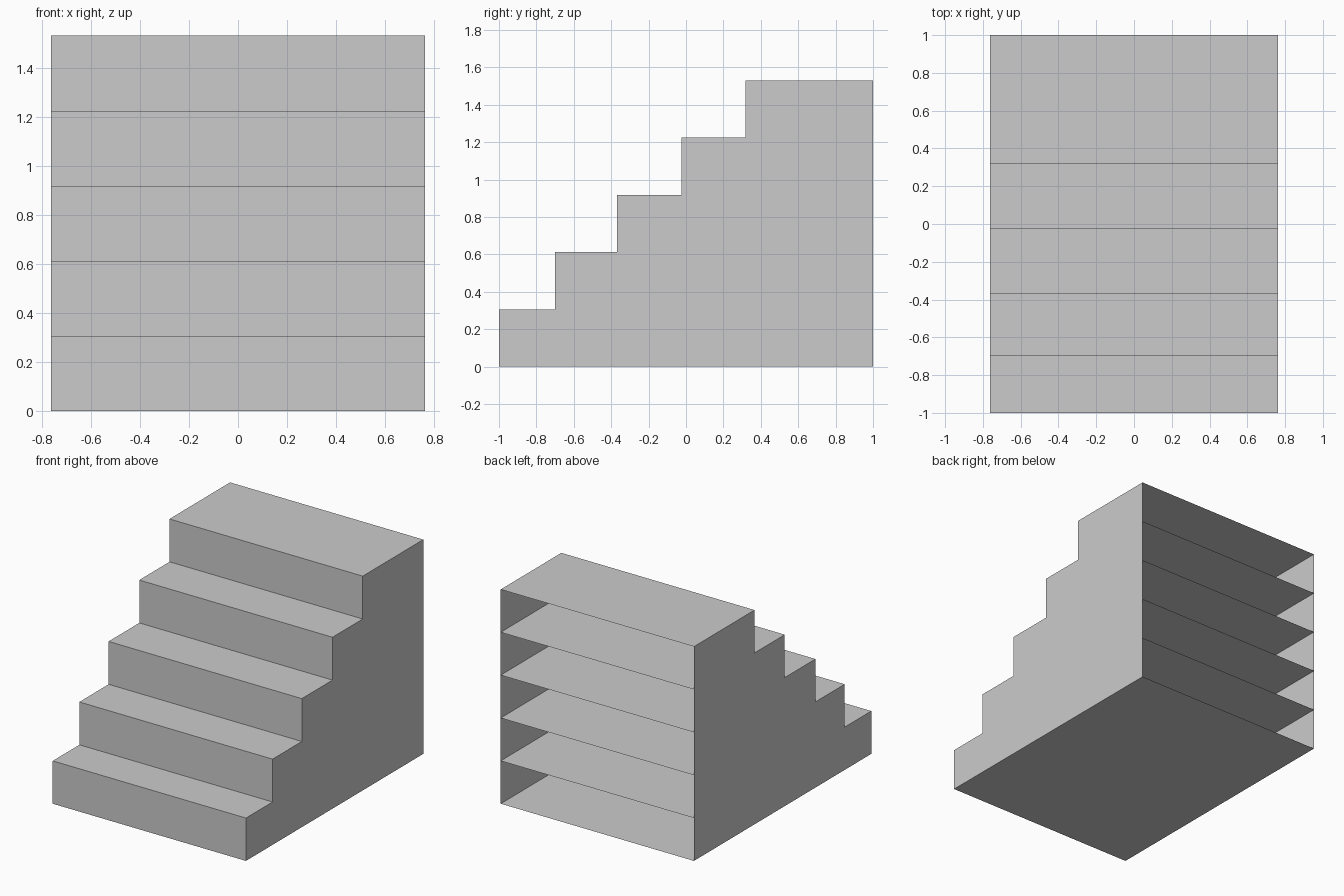
import bpy
import bmesh
from mathutils import Vector

if "Cube" in bpy.data.objects:
    bpy.data.objects.remove(bpy.data.objects["Cube"])

HALF_WIDTH = 0.763
RISE = 0.306
BACK = 1.0
RISER_Y = [-1.0, -0.70, -0.37, -0.024, 0.317]


def add_object(name, bm):
    mesh = bpy.data.meshes.new(name)
    bm.to_mesh(mesh)
    bm.free()
    obj = bpy.data.objects.new(name, mesh)
    bpy.context.collection.objects.link(obj)
    return obj


# Stair shell: stepped side profile extruded across the width, open at the back
profile = []
for i, y in enumerate(RISER_Y):
    profile += [(y, i * RISE), (y, (i + 1) * RISE)]
profile += [(BACK, len(RISER_Y) * RISE), (BACK, 0)]

bm = bmesh.new()
side = bm.faces.new([bm.verts.new((-HALF_WIDTH, y, z)) for y, z in profile])
ext = bmesh.ops.extrude_face_region(bm, geom=[side], use_keep_orig=True)
verts = [g for g in ext["geom"] if isinstance(g, bmesh.types.BMVert)]
bmesh.ops.translate(bm, verts=verts, vec=Vector((2 * HALF_WIDTH, 0, 0)))
bmesh.ops.recalc_face_normals(bm, faces=bm.faces)
back = [f for f in bm.faces if all(abs(v.co.y - BACK) < 1e-4 for v in f.verts)]
bmesh.ops.delete(bm, geom=back, context="FACES_ONLY")
add_object("stair_shell", bm)

# Shelves: each tread carries on under the next step to the open back
bm = bmesh.new()
for i, y in enumerate(RISER_Y[1:], start=1):
    z = i * RISE
    corners = [(-HALF_WIDTH, y), (HALF_WIDTH, y), (HALF_WIDTH, BACK), (-HALF_WIDTH, BACK)]
    bm.faces.new([bm.verts.new((cx, cy, z)) for cx, cy in corners])
add_object("inner_shelves", bm)
